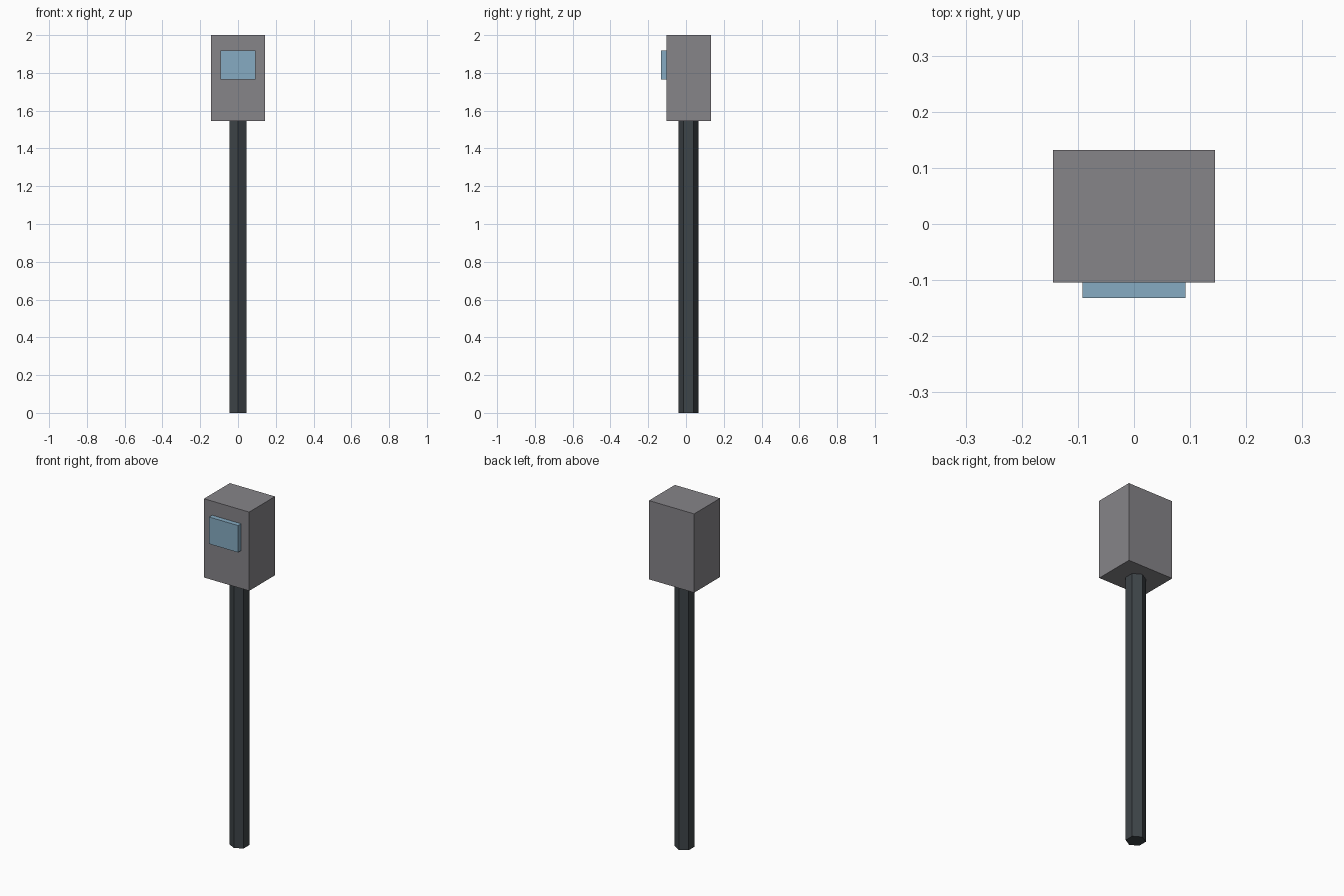
import bpy
from mathutils import Vector

cube = bpy.data.objects.get("Cube")
if cube:
    bpy.data.objects.remove(cube, do_unlink=True)


def material(name, rgb):
    mat = bpy.data.materials.new(name)
    mat.use_nodes = True
    colour = (*rgb, 1.0)
    mat.diffuse_color = colour
    mat.node_tree.nodes["Principled BSDF"].inputs["Base Color"].default_value = colour
    return mat


def finish(name, mat):
    obj = bpy.context.object
    obj.name = obj.data.name = name
    obj.data.materials.append(mat)
    return obj


def box(name, low, high, mat):
    """Box between two opposite corners."""
    low, high = Vector(low), Vector(high)
    bpy.ops.mesh.primitive_cube_add(size=1, location=(low + high) / 2)
    obj = finish(name, mat)
    for v in obj.data.vertices:
        v.co *= high - low
    return obj


grey = material("warm grey", (0.24, 0.232, 0.25))
dark = material("dark slate", (0.048, 0.058, 0.065))
blue = material("pale blue", (0.24, 0.41, 0.54))

BOX_BOTTOM = 1.546
BOX_FRONT = -0.104

# Six-sided post, one corner facing the front
bpy.ops.mesh.primitive_cylinder_add(vertices=6, radius=0.052, depth=BOX_BOTTOM,
                                    location=(0, 0.0135, BOX_BOTTOM / 2))
finish("post", dark)

# Housing on top of the post
box("housing", (-0.144, BOX_FRONT, BOX_BOTTOM), (0.144, 0.1315, 2), grey)

# Raised screen on the front of the housing
box("screen", (-0.092, -0.1315, 1.764), (0.092, BOX_FRONT, 1.919), blue)
